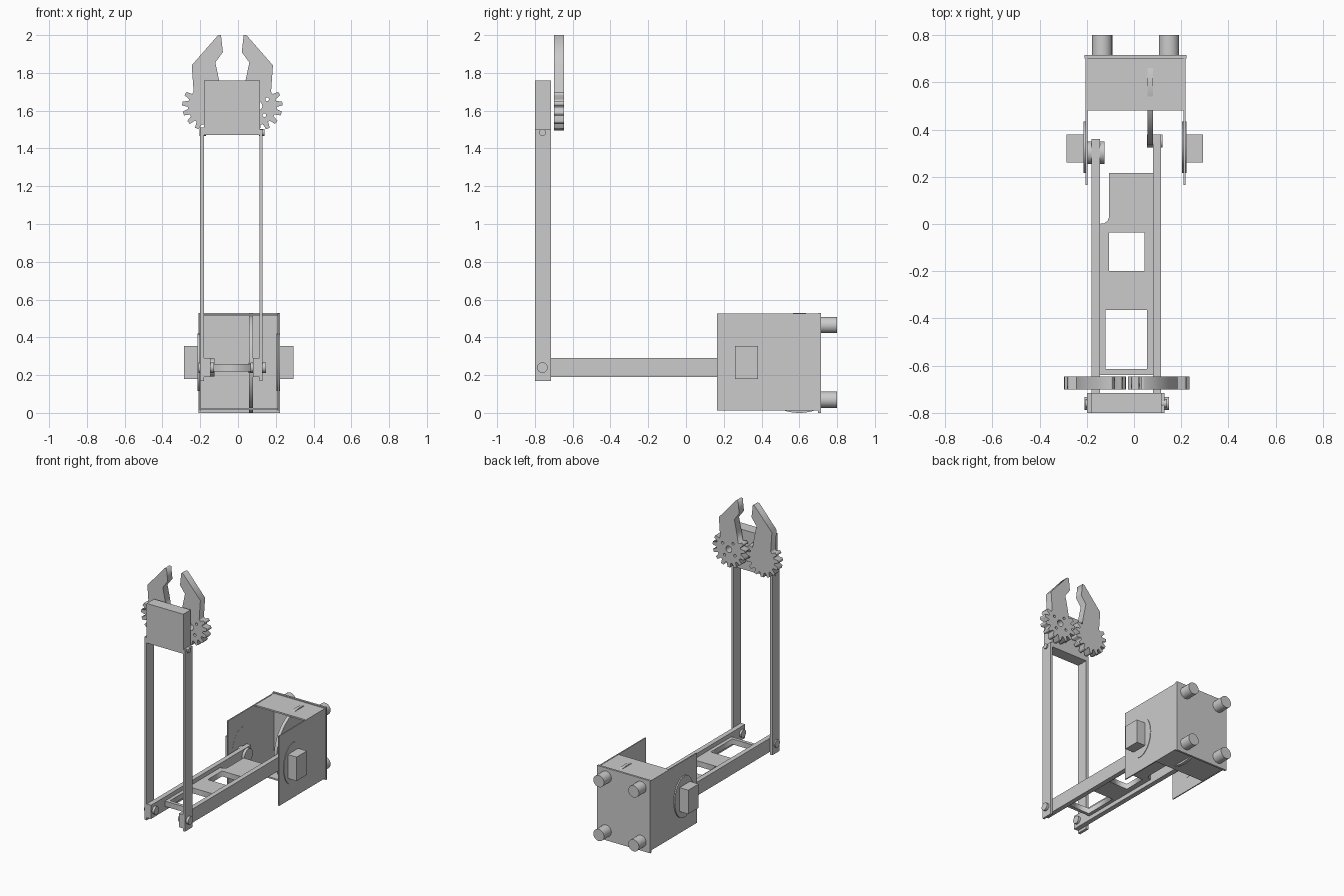
import bpy, math
from math import sin, cos, radians, pi

if "Cube" in bpy.data.objects:
    bpy.data.objects.remove(bpy.data.objects["Cube"])

R90 = pi / 2
PLANES = {'XY': (0, 0, 0), 'XZ': (R90, 0, 0), 'YZ': (R90, 0, R90)}


def box(name, x, y, z):
    """Box from (min, max) pairs."""
    bpy.ops.mesh.primitive_cube_add(size=1, location=[(a + b) / 2 for a, b in (x, y, z)])
    o = bpy.context.object
    o.name = name
    o.scale = [b - a for a, b in (x, y, z)]
    bpy.ops.object.transform_apply(location=False, rotation=False, scale=True)
    return o


def rod(name, axis, a, b, c, r, r2=None):
    """Cylinder along X or Y from a to b; c = the other two coordinates."""
    mid = (a + b) / 2
    loc = (mid, c[0], c[1]) if axis == 'X' else (c[0], mid, c[1])
    rot = (R90, 0, R90) if axis == 'X' else (R90, 0, 0)
    bpy.ops.mesh.primitive_cylinder_add(vertices=40, radius=1, depth=b - a, location=loc, rotation=rot)
    o = bpy.context.object
    o.name = name
    o.scale = (r, r2 or r, 1)
    bpy.ops.object.transform_apply(location=False, rotation=True, scale=True)
    bpy.ops.object.shade_smooth_by_angle(angle=radians(30))
    return o


def profile(name, loops, plane, a, b):
    """Extruded flat outline; loops after the first are holes."""
    cu = bpy.data.curves.new(name, 'CURVE')
    cu.dimensions = '2D'
    cu.fill_mode = 'BOTH'
    cu.extrude = (b - a) / 2
    for pts in loops:
        s = cu.splines.new('POLY')
        s.points.add(len(pts) - 1)
        for p, (u, v) in zip(s.points, pts):
            p.co = (u, v, 0, 1)
        s.use_cyclic_u = True
    o = bpy.data.objects.new(name, cu)
    bpy.context.collection.objects.link(o)
    o.rotation_euler = PLANES[plane]
    o.location['YZ XZ XY'.split().index(plane)] = (a + b) / 2
    bpy.ops.object.select_all(action='DESELECT')
    o.select_set(True)
    bpy.context.view_layer.objects.active = o
    bpy.ops.object.convert(target='MESH')
    return o


def circle(cx, cy, r, n=16):
    return [(cx + r * cos(2 * pi * i / n), cy + r * sin(2 * pi * i / n)) for i in range(n)]


def rect(x0, x1, y0, y1):
    return [(x0, y0), (x1, y0), (x1, y1), (x0, y1)]


# Base housing: back plate, side plates, short top and bottom plates
box("housing_back", (-.21, .222), (.70, .715), (0, .53))
for side, x in (("left", -.205), ("right", .21)):
    box(f"housing_side_{side}", (x, x + .008), (.165, .70), (.013, .525))
box("housing_top", (-.2, .212), (.48, .70), (.512, .523))
box("housing_bottom", (-.2, .212), (.48, .70), (.015, .026))

# Four feet on the back plate
for x in (-.135, .148):
    for z in (.07, .465):
        rod("mount_foot", 'Y', .71, .80, (x, z), .043)

# Side motors with oval flanges
for side, s in (("left", -1), ("right", 1)):
    x0 = .004 + s * .209
    rod(f"motor_flange_{side}", 'X', x0 - .009, x0 + .009, (.325, .267), .11, .152)
    box(f"motor_{side}", sorted((x0, .004 + s * .289)), (.26, .38), (.18, .355))

# Drive wheel inside the housing, cut flat at the back plate
R = .265
a = math.acos(.1 / R)
wheel = [(.60 + R * cos(t), .265 + R * sin(t))
         for t in (a + (2 * pi - 2 * a) * i / 48 for i in range(49))]
profile("drive_wheel", [wheel], 'YZ', .057, .08)

# Lower arm: two rails joined by a web with windows
box("lower_rail_left", (-.18, -.145), (-.80, .36), (.19, .29))
box("lower_rail_right", (.08, .115), (-.80, .38), (.19, .29))
web = [(-.15, -.64), (.085, -.64), (.085, .215), (-.105, .215),
       (-.105, .03), (-.112, .014), (-.125, .003), (-.15, 0)]
profile("lower_arm_web", [web, rect(-.105, .045, -.2, -.035), rect(-.12, .055, -.615, -.365)],
        'XY', .22, .26)

# Rear pivots
rod("rear_pivot_left", 'X', -.20, -.125, (.302, .24), .048)
rod("rear_pivot_right", 'X', .055, .12, (.352, .24), .028)

# Upright arms
box("upright_left", (-.20, -.18), (-.80, -.715), (.17, 1.51))
box("upright_right", (.115, .13), (-.80, -.715), (.17, 1.50))

# Elbow and wrist bolts
rod("elbow_bolt_left", 'X', -.21, -.128, (-.76, .24), .028)
rod("elbow_bolt_right", 'X', .065, .148, (-.76, .24), .028)
rod("wrist_bolt_left", 'X', -.205, -.17, (-.76, 1.485), .018)
rod("wrist_bolt_right", 'X', .11, .14, (-.76, 1.485), .018)

# Gripper block
box("gripper_block", (-.18, .117), (-.80, -.715), (1.47, 1.76))

# Gripper jaws: claw outline running into a toothed sector
CX, CZ = .105, 1.625
claw = [(.04, 1.76), (.06, 1.855), (.02, 1.91), (.03, 2.0), (.045, 2.0), (.185, 1.84), (.175, 1.70)]
teeth = []
N = 11
for i in range(N):
    mid = 30 - i * 24
    for da, r in ((9, .10), (4.5, .131), (-4.5, .131), (-9, .10)):
        t = radians(mid + da)
        teeth.append((CX + r * cos(t), CZ + r * sin(t)))
jaw = claw + teeth
holes = [circle(CX, CZ, .024)] + [circle(CX + .06 * cos(t), CZ + .06 * sin(t), .010, 10)
                                  for t in (radians(k) for k in (35, 125, 215, 305))]
profile("jaw_right", [jaw] + holes, 'XZ', -.70, -.645)
profile("jaw_left", [[(-.06 - x, z) for x, z in jaw]], 'XZ', -.70, -.645)
